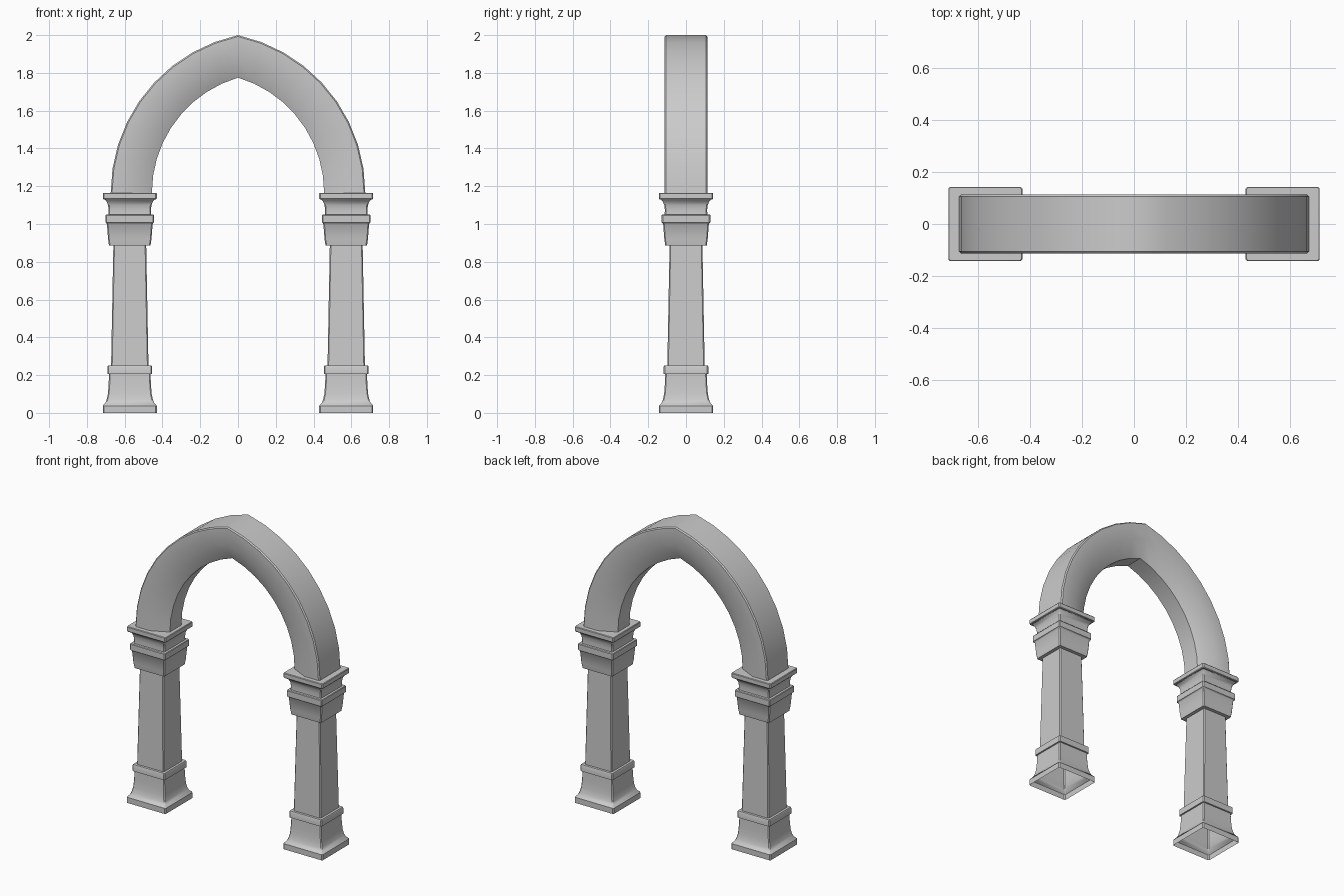
import bpy
import math

if "Cube" in bpy.data.objects:
    bpy.data.objects.remove(bpy.data.objects["Cube"])

COLUMN_X = 0.573
SPRING_Z = 1.165


def make_object(name, verts, faces):
    mesh = bpy.data.meshes.new(name)
    mesh.from_pydata(verts, [], faces)
    mesh.update()
    obj = bpy.data.objects.new(name, mesh)
    bpy.context.collection.objects.link(obj)
    bpy.ops.object.select_all(action='DESELECT')
    obj.select_set(True)
    bpy.context.view_layer.objects.active = obj
    bpy.ops.object.mode_set(mode='EDIT')
    bpy.ops.mesh.select_all(action='SELECT')
    bpy.ops.mesh.normals_make_consistent(inside=False)
    bpy.ops.object.mode_set(mode='OBJECT')
    bpy.ops.object.shade_smooth_by_angle(angle=math.radians(35))
    return obj


def square_ring(cx, h, z, c=0.006):
    """Square outline with slightly clipped corners."""
    k = h - c
    pts = [(h, -k), (h, k), (k, h), (-k, h), (-h, k), (-h, -k), (-k, -h), (k, -h)]
    return [(cx + x, y, z) for x, y in pts]


def square_loft(name, cx, profile, cap_top=False):
    """Stack square rings following (half width, height) pairs."""
    verts, faces = [], []
    for h, z in profile:
        verts += square_ring(cx, h, z)
    for r in range(len(profile) - 1):
        for i in range(8):
            j = (i + 1) % 8
            faces.append((r * 8 + i, r * 8 + j, r * 8 + 8 + j, r * 8 + 8 + i))
    if cap_top:
        n = len(verts)
        faces.append(tuple(range(n - 8, n)))
    return make_object(name, verts, faces)


# Column profiles: half width, height
base = [(0.143, 0.0), (0.143, 0.037), (0.140, 0.041), (0.131, 0.050), (0.123, 0.068),
        (0.116, 0.10), (0.112, 0.15), (0.110, 0.205), (0.118, 0.207),
        (0.118, 0.245), (0.115, 0.25), (0.098, 0.25)]
shaft = [(0.099, 0.25), (0.087, 0.887)]
capital = [(0.087, 0.887), (0.110, 0.887), (0.115, 0.92), (0.121, 1.0), (0.125, 1.006),
           (0.129, 1.008), (0.129, 1.046), (0.126, 1.05), (0.113, 1.051),
           (0.112, 1.075), (0.115, 1.10), (0.122, 1.118), (0.132, 1.13),
           (0.140, 1.131), (0.143, 1.135), (0.143, 1.161), (0.140, SPRING_Z)]

for side, sx in (("left", -1), ("right", 1)):
    square_loft(side + "_column_base", sx * COLUMN_X, base)
    square_loft(side + "_column_shaft", sx * COLUMN_X, shaft)
    square_loft(side + "_column_capital", sx * COLUMN_X, capital, cap_top=True)

# Pointed arch: two arcs with offset centres, section given as (radius, depth)
OFFSET = 0.18
SEGMENTS = 9
section = [(0.854, -0.106), (0.847, -0.113), (0.745, -0.113), (0.636, -0.06),
           (0.636, 0.06), (0.745, 0.113), (0.847, 0.113), (0.854, 0.106)]
n = len(section)
verts, faces = [], []
for step in range(-SEGMENTS, SEGMENTS + 1):
    sx = 1 if step >= 0 else -1
    t = 1 - abs(step) / SEGMENTS
    for radius, y in section:
        a = t * math.acos(OFFSET / radius)
        verts.append((sx * (radius * math.cos(a) - OFFSET), y,
                      SPRING_Z + radius * math.sin(a)))
for r in range(2 * SEGMENTS):
    for i in range(n):
        j = (i + 1) % n
        faces.append((r * n + i, r * n + j, r * n + n + j, r * n + n + i))
make_object("pointed_arch", verts, faces)
